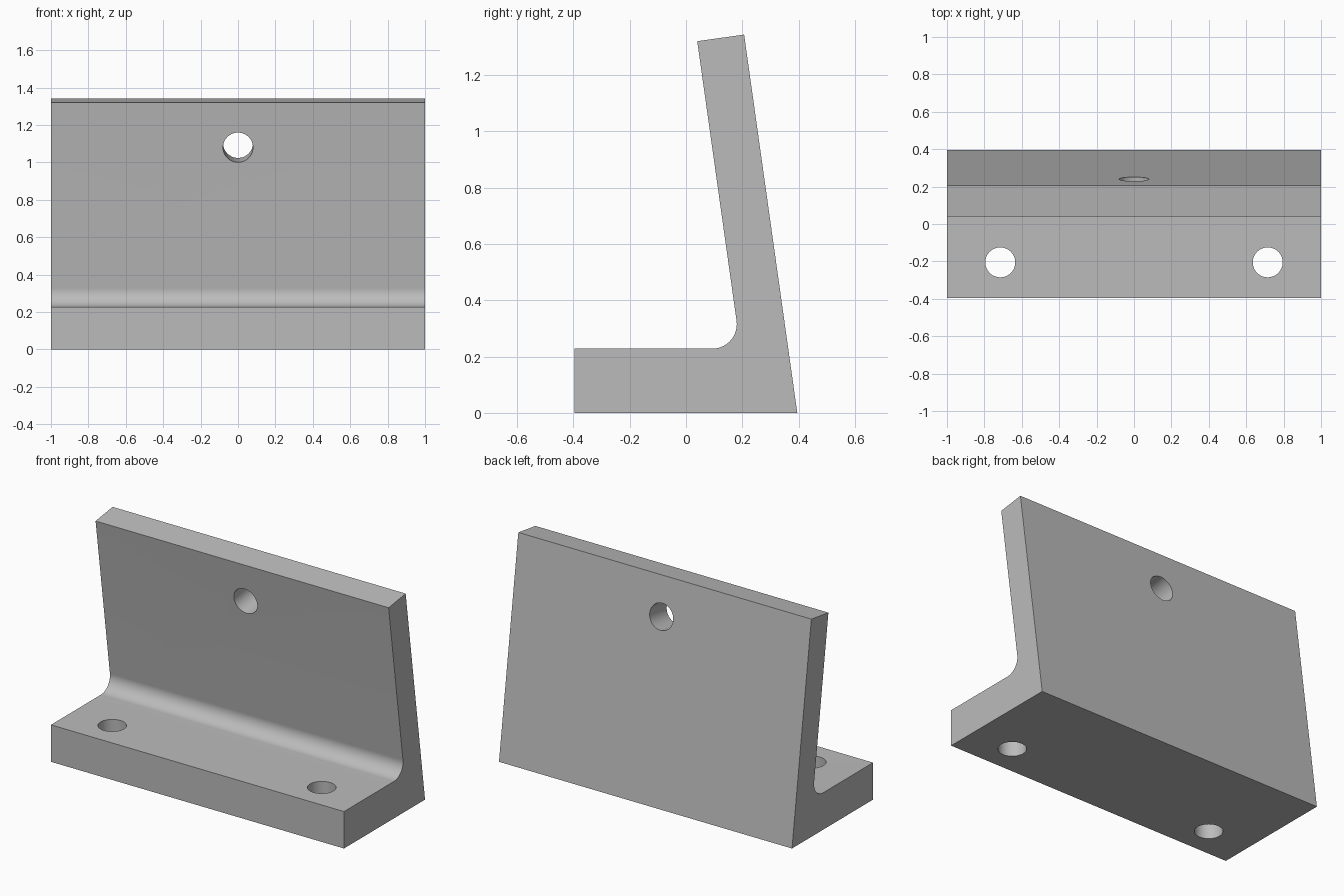
import bpy, bmesh
from math import radians, sin, cos, tan, pi
from mathutils import Vector

cube = bpy.data.objects.get("Cube")
if cube:
    bpy.data.objects.remove(cube, do_unlink=True)

LEAN = radians(8)
HALF_W, HALF_D = 1.0, 0.395
BASE_H, FILLET_R, HOLE_R = 0.228, 0.087, 0.08
UP = Vector((0, -sin(LEAN), cos(LEAN)))       # along the leaning wall
NORMAL = Vector((0, cos(LEAN), sin(LEAN)))    # through the wall, to the back
THICK, WALL_LEN = 0.168, 1.356

grey = bpy.data.materials.new("plain_grey")
grey.use_nodes = True
colour = (0.5, 0.5, 0.5, 1)
grey.diffuse_color = colour
grey.node_tree.nodes["Principled BSDF"].inputs["Base Color"].default_value = colour


def add_object(name, bm):
    bmesh.ops.recalc_face_normals(bm, faces=bm.faces)
    mesh = bpy.data.meshes.new(name)
    bm.to_mesh(mesh)
    bm.free()
    mesh.materials.append(grey)
    obj = bpy.data.objects.new(name, mesh)
    bpy.context.collection.objects.link(obj)
    return obj


def hole_cutter(name, centre, axis):
    bm = bmesh.new()
    bmesh.ops.create_cone(bm, cap_ends=True, segments=64, radius1=HOLE_R,
                          radius2=HOLE_R, depth=0.6)
    obj = add_object(name, bm)
    obj.location = centre
    obj.rotation_euler = axis.to_track_quat('Z', 'Y').to_euler()
    obj.hide_render = True
    obj.hide_set(True)
    return obj


# Side profile: foot, leaning wall and the rounded inner corner
heel = Vector((0, HALF_D, 0))
top_back = heel + UP * WALL_LEN
top_front = top_back - NORMAL * THICK
inner = top_front - UP * ((top_front.z - BASE_H) / UP.z)
reach = FILLET_R / tan((pi / 2 - LEAN) / 2)
centre = inner + Vector((0, -reach, FILLET_R))
sweep = pi / 2 + LEAN
profile = [Vector((0, -HALF_D, 0)), heel, top_back, top_front]
for i in range(25):
    a = LEAN - sweep * i / 24
    profile.append(centre + FILLET_R * Vector((0, cos(a), sin(a))))
profile.append(Vector((0, -HALF_D, BASE_H)))

# Bracket body extruded across the width
bm = bmesh.new()
end = bm.faces.new([bm.verts.new(p - Vector((HALF_W, 0, 0))) for p in profile])
grown = bmesh.ops.extrude_face_region(bm, geom=[end])
bmesh.ops.translate(bm, vec=(2 * HALF_W, 0, 0),
                    verts=[v for v in grown["geom"] if isinstance(v, bmesh.types.BMVert)])
bracket = add_object("angle_bracket", bm)

# Two mounting holes in the foot and one through the wall
wall_hole = top_front - UP * 0.242 + NORMAL * THICK / 2
cutters = [hole_cutter("left_foot_hole", Vector((0.715, -0.205, 0.1)), Vector((0, 0, 1))),
           hole_cutter("right_foot_hole", Vector((-0.715, -0.205, 0.1)), Vector((0, 0, 1))),
           hole_cutter("wall_hole", wall_hole, NORMAL)]
bpy.context.view_layer.objects.active = bracket
bracket.select_set(True)
for cutter in cutters:
    mod = bracket.modifiers.new(cutter.name, 'BOOLEAN')
    mod.operation = 'DIFFERENCE'
    mod.solver = 'EXACT'
    mod.object = cutter
    bpy.ops.object.modifier_apply(modifier=mod.name)
for cutter in cutters:
    bpy.data.objects.remove(cutter, do_unlink=True)

bpy.ops.object.shade_smooth_by_angle(angle=radians(30))
